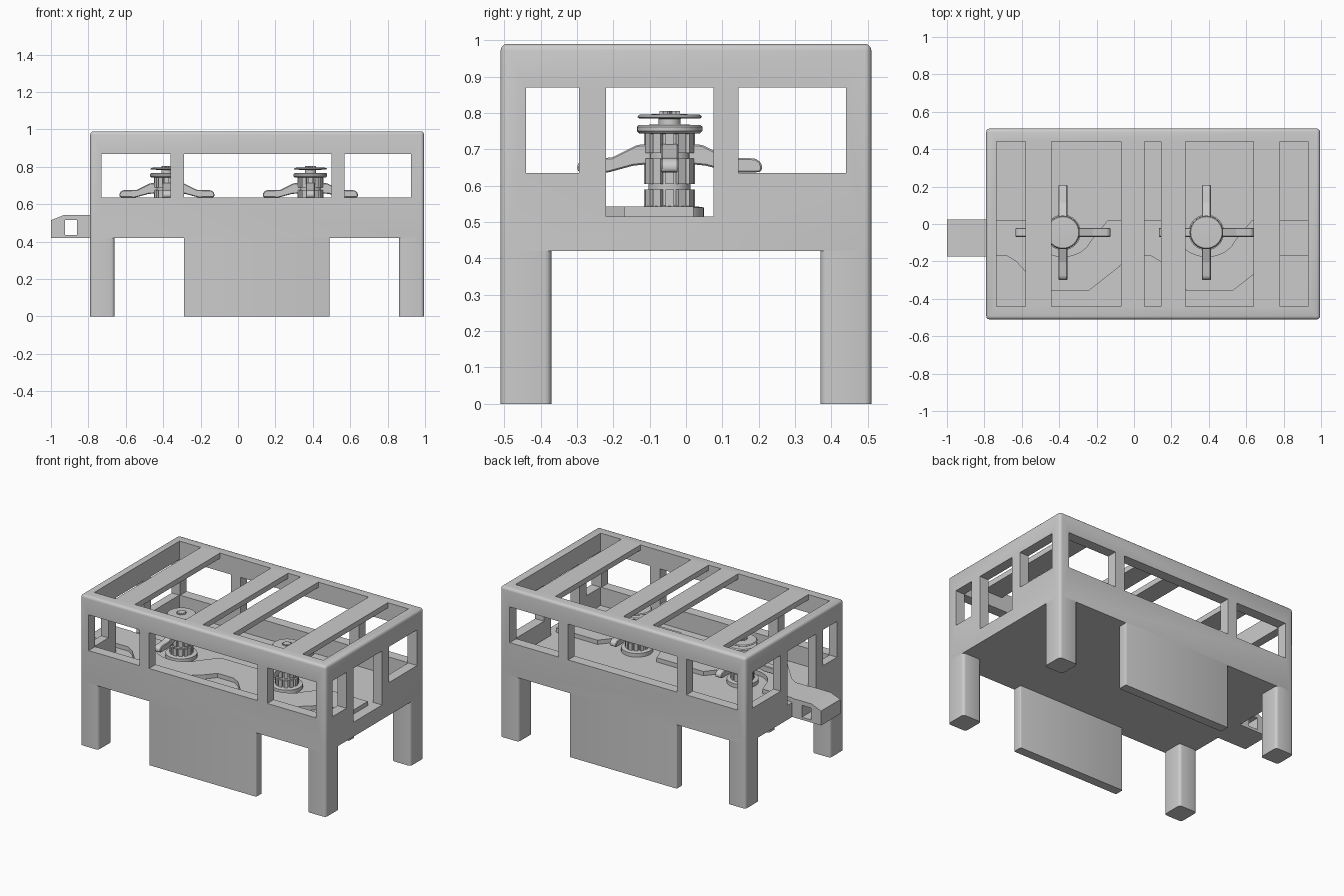
import bpy, bmesh, math
from mathutils import Matrix, Vector

if "Cube" in bpy.data.objects:
    bpy.data.objects.remove(bpy.data.objects["Cube"])


def finish(name, bm):
    bmesh.ops.recalc_face_normals(bm, faces=bm.faces[:])
    me = bpy.data.meshes.new(name)
    bm.to_mesh(me)
    bm.free()
    ob = bpy.data.objects.new(name, me)
    bpy.context.collection.objects.link(ob)
    return ob


def add_box(bm, x0, x1, y0, y1, z0, z1, rot=Matrix()):
    m = Matrix.Translation(((x0 + x1) / 2, (y0 + y1) / 2, (z0 + z1) / 2))
    s = Matrix.Diagonal((x1 - x0, y1 - y0, z1 - z0, 1))
    bmesh.ops.create_cube(bm, size=1, matrix=rot @ m @ s)


def box(name, *dims, bevel=0.0, top=False):
    """Box with rounded upright edges, and rounded top edges if wanted."""
    bm = bmesh.new()
    add_box(bm, *dims)
    if bevel:
        z_top = dims[5] - 1e-5
        edges = [e for e in bm.edges
                 if abs(e.verts[0].co.z - e.verts[1].co.z) > 0.01
                 or (top and all(v.co.z > z_top for v in e.verts))]
        bmesh.ops.bevel(bm, geom=edges, offset=bevel, segments=3, profile=0.5, affect='EDGES')
    return finish(name, bm)


def add_prism(bm, pts, vec, rot=Matrix()):
    """Extrude a closed outline along vec."""
    face = bm.faces.new([bm.verts.new(rot @ Vector(p)) for p in pts])
    ext = bmesh.ops.extrude_face_region(bm, geom=[face], use_keep_orig=True)
    move = (rot.to_3x3() @ Vector(vec))
    for g in ext['geom']:
        if isinstance(g, bmesh.types.BMVert):
            g.co += move


def add_lathe(bm, profile, center, n=32):
    """Revolve (radius, z) points around a vertical axis."""
    rings = []
    for r, z in profile:
        rings.append([bm.verts.new((center[0] + r * math.cos(2 * math.pi * i / n),
                                    center[1] + r * math.sin(2 * math.pi * i / n), z))
                      for i in range(n)])
    for a, b in zip(rings, rings[1:]):
        for i in range(n):
            j = (i + 1) % n
            bm.faces.new((a[i], a[j], b[j], b[i]))
    bm.faces.new(rings[0][::-1])
    bm.faces.new(rings[-1])


def cut(ob, *dims):
    cutter = box("cutter", *dims)
    cutter.hide_render = True
    mod = ob.modifiers.new("cut", 'BOOLEAN')
    mod.operation, mod.solver, mod.object = 'DIFFERENCE', 'EXACT', cutter
    dg = bpy.context.evaluated_depsgraph_get()
    me = bpy.data.meshes.new_from_object(ob.evaluated_get(dg))
    ob.modifiers.clear()
    ob.data = me
    bpy.data.objects.remove(cutter)


def smooth(ob):
    bpy.ops.object.select_all(action='DESELECT')
    ob.select_set(True)
    bpy.context.view_layer.objects.active = ob
    bpy.ops.object.shade_smooth_by_angle(angle=math.radians(35))


X0, X1, Y = -0.79, 0.995, 0.51

# Upper housing: hollow box with roof slots and windows
housing = box("housing", X0, X1, -Y, Y, 0.42, 0.99, bevel=0.018, top=True)
cut(housing, -0.735, 0.93, -0.442, 0.442, 0.515, 0.955)
for a, b in [(-0.735, -0.58), (-0.44, -0.07), (0.055, 0.145), (0.275, 0.64), (0.78, 0.93)]:
    cut(housing, a, b, -0.442, 0.442, 0.9, 1.1)
for a, b in [(-0.73, -0.36), (-0.29, 0.50), (0.57, 0.925)]:
    cut(housing, a, b, -1, 1, 0.635, 0.87)
for a, b, z in [(-0.44, -0.295, 0.635), (-0.22, 0.075, 0.515), (0.145, 0.44, 0.635)]:
    cut(housing, -1.2, 1.2, a, b, z, 0.87)
smooth(housing)

# Corner legs and side skirts
for side, s in (("front", -1), ("back", 1)):
    for end, a, b in (("left", X0, -0.66), ("right", 0.86, X1)):
        ya, yb = sorted((s * 0.37, s * Y))
        smooth(box(f"{side}_{end}_leg", a, b, ya, yb, 0, 0.425, bevel=0.018))
    ya, yb = sorted((s * 0.45, s * Y))
    smooth(box(f"{side}_skirt_panel", -0.29, 0.49, ya, yb, 0, 0.425, bevel=0.006))

# Winding conveyor bed
lower, upper = [(-0.79, -0.17)], [(-0.79, 0.02)]
for cx in (-0.38, 0.39):
    lower += [(cx - 0.30, -0.17), (cx - 0.25, -0.20), (cx - 0.11, -0.355),
              (cx + 0.14, -0.355), (cx + 0.30, -0.23), (cx + 0.35, -0.17)]
    upper += [(cx - 0.19, 0.02)]
    upper += [(cx + 0.16 * math.cos(t), -0.045 + 0.13 * math.sin(t))
              for t in [math.pi + math.pi * i / 10 for i in range(1, 10)]]
    upper += [(cx + 0.24, 0.02)]
lower.append((0.93, -0.17))
upper.append((0.93, 0.02))
bm = bmesh.new()
add_prism(bm, [(x, y, 0.51) for x, y in lower + upper[::-1]], (0, 0, 0.033))
finish("conveyor_bed", bm)

# Discharge chute on the left end, with an opening through its sides
bm = bmesh.new()
add_prism(bm, [(x, -0.175, z) for x, z in [(-0.785, 0.42), (-1, 0.42), (-1, 0.515),
                                           (-0.93, 0.543), (-0.785, 0.543)]], (0, 0.2, 0))
chute = finish("discharge_chute", bm)
cut(chute, -0.925, -0.86, -0.5, 0.5, 0.437, 0.515)

# Two rotors: turned hub, ribs, toothed cap and four drooping arms
HUB = [(0.095, 0.513), (0.095, 0.54), (0.058, 0.545), (0.058, 0.742), (0.084, 0.744),
       (0.09, 0.75), (0.09, 0.762), (0.084, 0.767), (0.03, 0.768), (0.03, 0.784),
       (0.084, 0.785), (0.089, 0.789), (0.084, 0.795), (0.035, 0.797)]
ARM = [(0.05, 0.715), (0.09, 0.712), (0.16, 0.677), (0.235, 0.675), (0.25, 0.665),
       (0.255, 0.65), (0.25, 0.637), (0.17, 0.636), (0.10, 0.655), (0.05, 0.66)]
for label, cx in (("left", -0.38), ("right", 0.387)):
    c = (cx, -0.045)
    bm = bmesh.new()
    add_lathe(bm, HUB, c)
    smooth(finish(f"{label}_rotor_hub", bm))

    bm = bmesh.new()
    for i in range(12):
        rot = Matrix.Translation((*c, 0)) @ Matrix.Rotation(2 * math.pi * i / 12, 4, 'Z')
        for z0, z1 in ((0.535, 0.59), (0.605, 0.675), (0.69, 0.744)):
            add_box(bm, 0.05, 0.07, -0.012, 0.012, z0, z1, rot)
    finish(f"{label}_hub_ribs", bm)

    bm = bmesh.new()
    star = [(cx + r * math.cos(t), c[1] + r * math.sin(t), 0.794)
            for r, t in [((0.03, 0.02)[i % 2], math.pi * i / 10) for i in range(20)]]
    add_prism(bm, star, (0, 0, 0.011))
    finish(f"{label}_rotor_cap", bm)

    bm = bmesh.new()
    for i in range(4):
        rot = Matrix.Translation((*c, 0)) @ Matrix.Rotation(math.pi * i / 2, 4, 'Z')
        add_prism(bm, [(r, -0.024, z) for r, z in ARM], (0, 0.048, 0), rot)
    bmesh.ops.bevel(bm, geom=bm.edges[:], offset=0.004, segments=1, affect='EDGES')
    smooth(finish(f"{label}_rotor_arms", bm))
